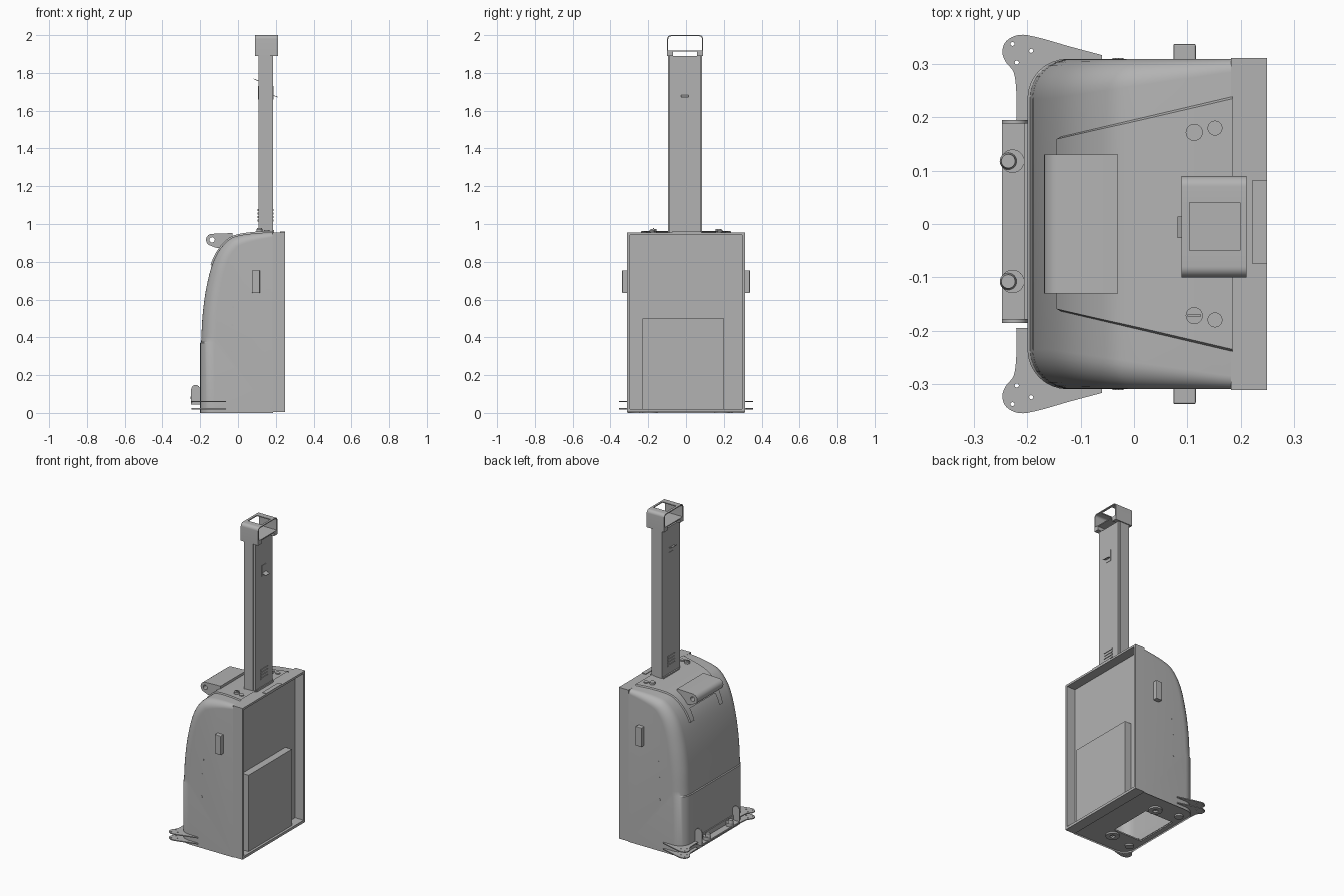
import bpy, bmesh, math
from mathutils import Matrix, Vector

if "Cube" in bpy.data.objects:
    bpy.data.objects.remove(bpy.data.objects["Cube"])

grey = bpy.data.materials.new("plain_grey")
grey.use_nodes = True
GREY = (0.45, 0.45, 0.45, 1)
grey.diffuse_color = GREY
grey.node_tree.nodes["Principled BSDF"].inputs["Base Color"].default_value = GREY


def add(name, mesh, smooth=None):
    mesh.materials.clear()
    mesh.materials.append(grey)
    ob = bpy.data.objects.new(name, mesh)
    bpy.context.collection.objects.link(ob)
    if smooth:
        bpy.ops.object.select_all(action='DESELECT')
        ob.select_set(True)
        bpy.context.view_layer.objects.active = ob
        bpy.ops.object.shade_smooth_by_angle(angle=math.radians(smooth))
    return ob


def from_bm(name, bm, smooth=None):
    bmesh.ops.recalc_face_normals(bm, faces=bm.faces)
    mesh = bpy.data.meshes.new(name)
    bm.to_mesh(mesh)
    bm.free()
    return add(name, mesh, smooth)


def box(name, x, y, z, bevel=0):
    bm = bmesh.new()
    bmesh.ops.create_cube(bm, size=1)
    for v in bm.verts:
        v.co = [a + (b - a) * (c + 0.5) for (a, b), c in zip((x, y, z), v.co)]
    if bevel:
        bmesh.ops.bevel(bm, geom=bm.edges[:], offset=bevel, segments=2, affect='EDGES', profile=0.5)
    return from_bm(name, bm)


def cylinder(name, at, radius, depth, axis='Z', top=None):
    bm = bmesh.new()
    bmesh.ops.create_cone(bm, cap_ends=True, segments=24, radius1=radius,
                          radius2=radius if top is None else top, depth=depth)
    turn = Matrix.Rotation(math.pi / 2, 4, axis) if axis != 'Z' else Matrix()
    bm.transform(Matrix.Translation(at) @ turn)
    return from_bm(name, bm, 40)


def arc(cx, cy, r, a0, a1, n=8):
    return [(cx + r * math.cos(math.radians(a0 + (a1 - a0) * i / n)),
             cy + r * math.sin(math.radians(a0 + (a1 - a0) * i / n))) for i in range(n + 1)]


PLANES = {'xy': Matrix(), 'xz': Matrix(((1, 0, 0, 0), (0, 0, -1, 0), (0, 1, 0, 0), (0, 0, 0, 1))),
          'yz': Matrix(((0, 0, 1, 0), (1, 0, 0, 0), (0, 1, 0, 0), (0, 0, 0, 1)))}


def plate(name, outlines, plane, offset, thick):
    """Filled outline (later outlines are holes), extruded around offset along the plane normal."""
    cu = bpy.data.curves.new(name, 'CURVE')
    cu.dimensions, cu.fill_mode, cu.extrude = '2D', 'BOTH', thick / 2
    for pts in outlines:
        sp = cu.splines.new('POLY')
        sp.points.add(len(pts) - 1)
        for p, q in zip(sp.points, pts):
            p.co = (q[0], q[1], 0, 1)
        sp.use_cyclic_u = True
    tmp = bpy.data.objects.new(name + "_curve", cu)
    bpy.context.collection.objects.link(tmp)
    bpy.context.view_layer.update()
    mesh = bpy.data.meshes.new_from_object(tmp.evaluated_get(bpy.context.evaluated_depsgraph_get()))
    bpy.data.objects.remove(tmp)
    mesh.transform(PLANES[plane])
    mesh.transform(Matrix.Translation(Vector(offset)))
    bm = bmesh.new()
    bm.from_mesh(mesh)
    bmesh.ops.remove_doubles(bm, verts=bm.verts, dist=1e-5)
    return from_bm(name, bm, 35)


def spline(pts, n=5):
    """Catmull-Rom through the points."""
    p = [Vector(q) for q in pts]
    p = [2 * p[0] - p[1]] + p + [2 * p[-1] - p[-2]]
    out = []
    for a, b, c, d in zip(p, p[1:], p[2:], p[3:]):
        for i in range(n):
            t = i / n
            out.append(0.5 * (2 * b + (c - a) * t + (2 * a - 5 * b + 4 * c - d) * t * t
                              + (3 * b - a - 3 * c + d) * t ** 3))
    return out + [p[-2]]


# Body cover: side profile lofted across the width with rounded shoulders
HALF = 0.31
upper = spline([(-0.195, 0.375), (-0.187, 0.52), (-0.168, 0.66), (-0.138, 0.78), (-0.1, 0.86),
                (-0.05, 0.915), (0, 0.938), (0.09, 0.951), (0.185, 0.956)])
profile = [Vector((-0.2, 0)), Vector((-0.2, 0.37))] + upper


def normal(i):
    t = (profile[min(i + 1, len(profile) - 1)] - profile[max(i - 1, 0)]).normalized()
    return Vector((-t.y, t.x)) if i > 2 else Vector((-1, 0))


bm = bmesh.new()
rows = []
for i, p in enumerate(profile):
    r = 0.075 if p.y < 0.7 else 0.075 - 0.05 * max(0, min(1, (p.x + 0.16) / 0.34))
    half = [(HALF - r + r * math.sin(a), r * (1 - math.cos(a)))
            for a in (math.pi / 2 * k / 8 for k in range(9))]
    section = [(-y, d) for y, d in reversed(half)] + half
    q = [(p - normal(i) * d, y) for y, d in section]
    rows.append([bm.verts.new((min(c.x, 0.185), y, c.y)) for c, y in q])
for a, b in zip(rows, rows[1:]):
    for j in range(len(a) - 1):
        bm.faces.new((a[j], a[j + 1], b[j + 1], b[j]))
for k, y in ((0, -HALF), (-1, HALF)):
    bm.faces.new([row[k] for row in rows] + [bm.verts.new((0.185, y, 0))])
from_bm("body_cover", bm, 30)

# Raised deck following the cover, widening to the rear, with a notch at its nose
bm = bmesh.new()
rows = []
for i, p in enumerate(profile):
    if p.x < -0.141 or p.y < 0.7:
        continue
    w = 0.165 + 0.075 * ((p.x + 0.14) / 0.32)
    rows.append([bm.verts.new((p.x + normal(i).x * h, s * y, p.y + normal(i).y * h))
                 for s, y, h in ((-1, w, -0.004), (-1, w - 0.006, 0.008), (-1, 0.125, 0.008),
                                 (1, 0.125, 0.008), (1, w - 0.006, 0.008), (1, w, -0.004))])
for k, (a, b) in enumerate(zip(rows, rows[1:])):
    for j in range(5):
        if j != 2 or k > 3:
            bm.faces.new((a[j], a[j + 1], b[j + 1], b[j]))
from_bm("top_deck", bm, 30)

# Tilting handle at the front of the deck, with a bore through the nose
nose = arc(-0.137, 0.916, 0.032, 95, 235) + [(-0.12, 0.875), (-0.09, 0.872), (-0.05, 0.92), (-0.03, 0.935),
                                             (-0.03, 0.952)]
plate("handle", [nose, arc(-0.137, 0.916, 0.014, 0, 345, 23)], 'xz', (0, 0, 0), 0.26)

# Rear frame, recessed panel and battery box
box("rear_panel", (0.18, 0.19), (-0.3, 0.3), (0.01, 0.95))
box("frame_top", (0.182, 0.25), (-0.312, 0.312), (0.943, 0.956))
box("frame_bottom", (0.182, 0.25), (-0.312, 0.312), (0.004, 0.02))
box("battery_box", (0.19, 0.235), (-0.23, 0.2), (0.02, 0.5))
box("top_catch", (0.222, 0.25), (-0.075, 0.083), (0.956, 0.96))
for s, side in ((-1, "right"), (1, "left")):
    box("frame_side_" + side, (0.182, 0.25), sorted((s * 0.297, s * 0.312)), (0.004, 0.956))
    box("side_latch_" + side, (0.074, 0.116), sorted((s * 0.305, s * 0.338)), (0.635, 0.755), 0.003)
    for x, z in ((-0.035, 0.325), (-0.03, 0.465), (-0.025, 0.56)):
        cylinder("side_screw_" + side, (x, s * HALF, z), 0.005, 0.004, 'X')
    cylinder("deck_button_" + side, (0.113, s * 0.172, 0.963), 0.016, 0.022)
    cylinder("deck_cap_" + side, (0.152, s * 0.18, 0.963), 0.014, 0.01)
box("key_slot", (0.1, 0.126), (-0.174, -0.17), (0.974, 0.978))

# Floor with an opening, plus caster discs
corner = arc(-0.125, -0.235, 0.075, 270, 180)
floor = [(0.2, -HALF)] + corner + [(x, -y) for x, y in reversed(corner)] + [(0.2, HALF)]
hole = [(-0.17, -0.14), (0.03, -0.14), (0.03, 0.14), (-0.17, 0.14)]
plate("floor", [floor, hole], 'xy', (0, 0, 0.014), 0.008)
for s in (-1, 1):
    ring = [arc(0, s * 0.19, r, 0, 345, 23) for r in (0.04, 0.015)]
    plate("caster_ring", ring, 'xy', (0, 0, 0.006), 0.012)
    cylinder("front_foot", (-0.15, s * 0.22, 0.006), 0.025, 0.012)

# Corner bumper wings: two stacked plates per side, with three holes
tip = spline([(-0.06, 0.317), (-0.12, 0.333), (-0.18, 0.35), (-0.215, 0.355), (-0.24, 0.343),
              (-0.247, 0.322), (-0.24, 0.303), (-0.226, 0.285), (-0.221, 0.25), (-0.221, 0.195)], 4)
wing = [tuple(p) for p in tip] + [(-0.195, 0.195), (-0.19, 0.26), (-0.15, 0.3), (-0.06, 0.305)]
holes = [arc(x, y, 0.004, 0, 315, 7) for x, y in ((-0.228, 0.338), (-0.193, 0.325), (-0.22, 0.303))]
for s in (-1, 1):
    for z in (0.022, 0.06):
        plate("bumper_wing", [[(x, s * y) for x, y in o] for o in [wing] + holes], 'xy', (0, 0, z), 0.006)

# Front rail with rounded end lugs and two knobs
box("rail_base", (-0.248, -0.198), (-0.185, 0.195), (0.045, 0.055))
box("rail_back", (-0.206, -0.198), (-0.185, 0.195), (0.045, 0.085))
lug = [(-0.2, 0.045)] + arc(-0.224, 0.124, 0.024, 0, 180) + [(-0.248, 0.06), (-0.235, 0.045)]
for y in (-0.182, 0.192):
    plate("rail_lug", [lug], 'xz', (0, y, 0), 0.007)
for y in (-0.108, 0.118):
    cylinder("rail_knob", (-0.228, y, 0.065), 0.022, 0.02)
    cylinder("rail_knob_tip", (-0.236, y, 0.084), 0.016, 0.02, top=0.013)

# Mast with rear cover strip, louvres and hooks
box("mast", (0.108, 0.17), (-0.096, 0.084), (0.94, 1.89))
box("mast_rear_strip", (0.17, 0.185), (-0.09, 0.08), (0.94, 1.89))
box("mast_collar", (0.1, 0.19), (-0.08, 0.08), (0.94, 0.968))
for x in (0.106, 0.185):
    for k in range(4):
        box("louvre", (x - 0.002, x + 0.004), (-0.041, 0.029), (1.014 + 0.018 * k, 1.025 + 0.018 * k))
for x, s, z in ((0.108, -1, 1.75), (0.185, 1, 1.69)):
    out = [(x, z - s * 0.01), (x + s * 0.026, z - s * 0.02), (x + s * 0.026, z - s * 0.017), (x, z - s * 0.006)]
    plate("hook", [out], 'xz', (0, -0.006, 0), 0.04)
    box("hook_plate", (x - 0.002, x + 0.002), (-0.028, 0.016), (1.66, 1.73))

# Open mast head: rounded tube with a window in its top
right = arc(-0.08, 1.98, 0.02, 90, 180) + [(-0.1, 1.89), (-0.068, 1.89), (-0.068, 1.912)]
inner = arc(-0.08, 1.98, 0.014, 90, 180) + [(-0.094, 1.918)]
outer = [(-0.05, 2)] + right
inside = [(-0.05, 1.994)] + inner


def flip(pts):
    return [(-0.01 - y, z) for y, z in reversed(pts)]


plate("head_shell", [outer + flip(outer) + list(reversed(flip(inside))) + list(reversed(inside))],
      'yz', (0.15, 0, 0), 0.122)
for x in ((0.089, 0.104), (0.199, 0.211)):
    box("head_top_bar", x, (-0.052, 0.042), (1.994, 2))
